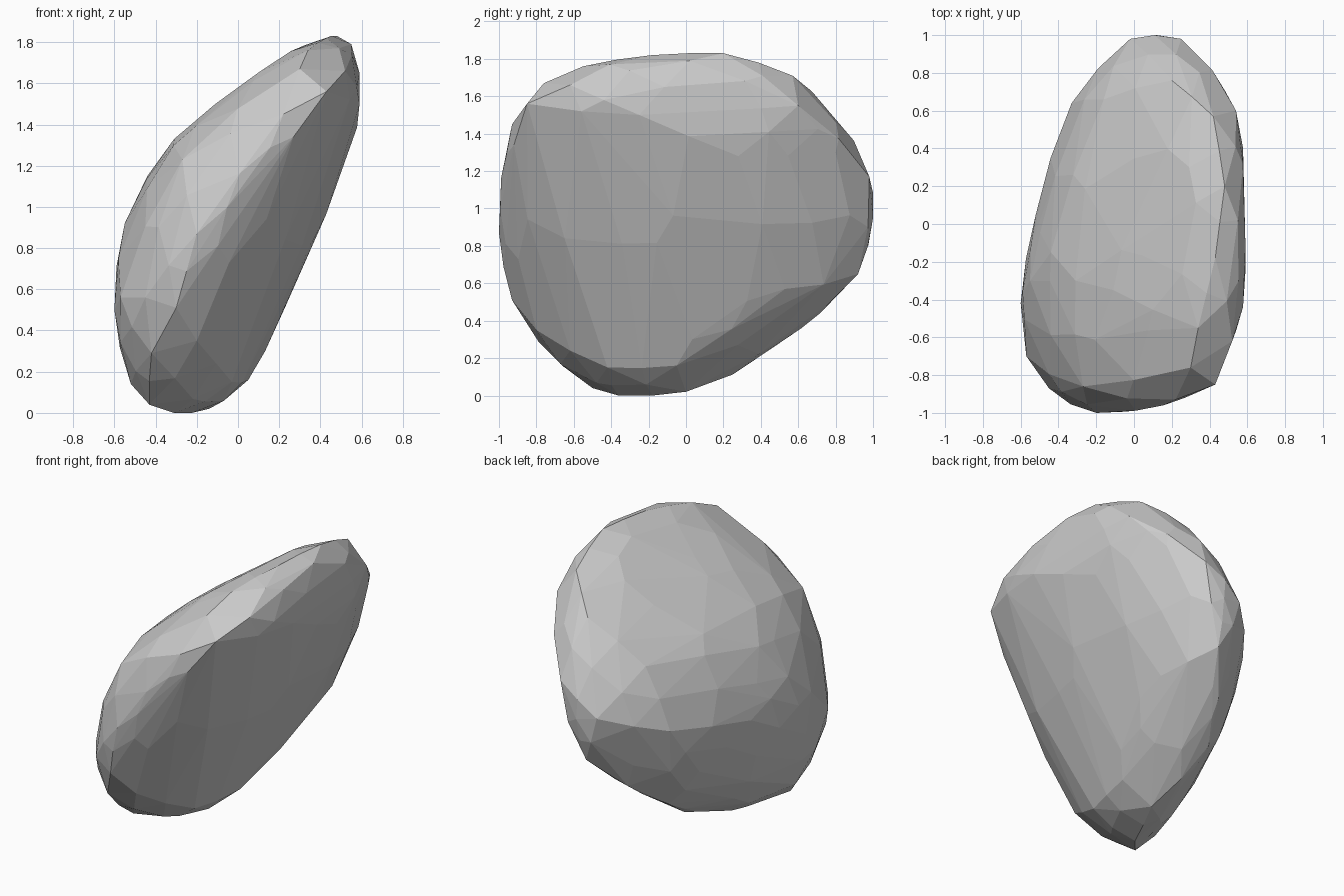
import bpy, bmesh, math

if "Cube" in bpy.data.objects:
    bpy.data.objects.remove(bpy.data.objects["Cube"])

# Leaning boulder: short horizontal contours (x, y, z), wrapped in a convex skin
foot = [(-.31, -.36, 0), (-.14, 0, .02), (-.43, -.50, .04),
        (-.22, .17, .10), (.05, -.05, .16), (-.03, -.42, .15), (-.52, -.42, .14)]
low = [(-.42, -.79, .29), (-.20, -.80, .35), (-.20, .47, .26),
       (-.30, -.93, .51), (-.45, -.87, .56), (-.60, -.42, .50), (-.57, -.70, .56),
       (.20, .12, .45), (0, .75, .48), (.23, .53, .57), (-.38, .40, .50)]
middle = [(.10, .92, .65), (-.20, -1, .87), (-.55, -.30, .92), (-.52, .05, .75),
          (-.33, .64, .85), (-.02, .98, .98), (.12, 1, .95), (.38, .20, .95),
          (.23, -.50, 1.0)]
shoulder = [(.08, -.95, 1.13), (.25, .98, 1.17), (.41, .80, 1.30),
            (-.44, -.15, 1.15), (-.27, -.86, 1.23), (.54, .28, 1.28),
            (-.31, -.30, 1.33), (-.16, .66, 1.25)]
upper = [(.22, -.93, 1.45), (.43, -.85, 1.56), (.59, -.25, 1.50), (.58, .20, 1.52),
         (.54, .60, 1.55), (-.11, -.35, 1.50), (.20, .76, 1.52)]
crown = [(.30, -.76, 1.67), (.42, .57, 1.71), (.20, .02, 1.70), (.52, -.62, 1.66),
         (.48, .20, 1.83), (.43, -.18, 1.82), (.55, .02, 1.79), (.34, -.55, 1.76)]


def wrap(bm):
    """Replace everything by the convex skin around the vertices."""
    bmesh.ops.delete(bm, geom=bm.edges[:], context='EDGES_FACES')
    bmesh.ops.convex_hull(bm, input=bm.verts[:])
    loose = [v for v in bm.verts if not v.link_faces]
    bmesh.ops.delete(bm, geom=loose, context='VERTS')
    bmesh.ops.recalc_face_normals(bm, faces=bm.faces[:])
    bm.normal_update()


bm = bmesh.new()
for contour in (foot, low, middle, shoulder, upper, crown):
    for point in contour:
        bm.verts.new(point)
bmesh.ops.convex_hull(bm, input=bm.verts[:])
wrap(bm)

# Bulge the long edges outward so the broad sides are gently rounded
for edge in list(bm.edges):
    a, b = edge.verts
    span = b.co - a.co
    if span.length > .3:
        sag = (a.normal - b.normal).length * span.length / 8
        push = (edge.link_faces[0].normal + edge.link_faces[1].normal).normalized()
        co = (a.co + b.co) / 2 + push * min(sag, .05) * .7
        co.x = max(-.6, min(.59, co.x))
        co.y = max(-1, min(1, co.y))
        co.z = max(0, min(1.83, co.z))
        bm.verts.new(co)
wrap(bm)

# Merge nearly coplanar triangles into chiselled facets
bmesh.ops.dissolve_limit(bm, angle_limit=math.radians(2),
                         verts=bm.verts[:], edges=bm.edges[:])

mesh = bpy.data.meshes.new("boulder")
bm.to_mesh(mesh)
bm.free()
boulder = bpy.data.objects.new("boulder", mesh)
bpy.context.collection.objects.link(boulder)
